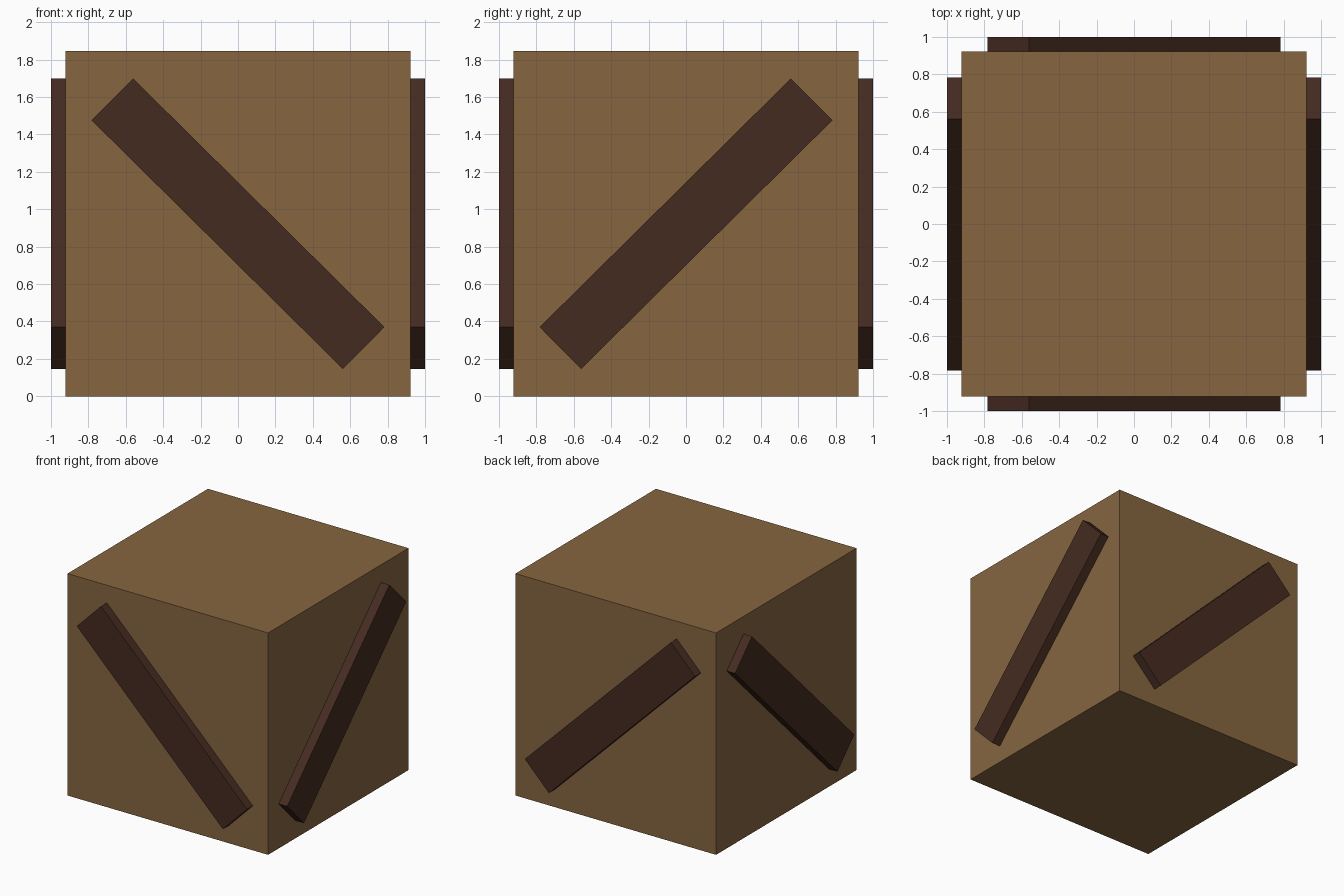
import bpy
import math

if "Cube" in bpy.data.objects:
    bpy.data.objects.remove(bpy.data.objects["Cube"])

HALF = 0.9225                 # half side of the crate
ANGLE = math.radians(44.7)    # slope of the braces
LENGTH, WIDTH = 1.89, 0.315
DEPTH = 1.0 - HALF            # how far the braces stand out


def material(name, color):
    m = bpy.data.materials.new(name)
    m.diffuse_color = (*color, 1.0)
    m.use_nodes = True
    m.node_tree.nodes["Principled BSDF"].inputs["Base Color"].default_value = m.diffuse_color
    return m


def box(name, size, location, mat, rotation=(0, 0, 0)):
    bpy.ops.mesh.primitive_cube_add(size=1, location=location, rotation=rotation)
    ob = bpy.context.object
    ob.name = name
    ob.scale = size
    bpy.ops.object.transform_apply(location=False, rotation=False, scale=True)
    ob.data.materials.append(mat)
    return ob


wood = material("light_wood", (0.238, 0.133, 0.051))
dark = material("dark_wood", (0.060, 0.024, 0.015))

# Crate body
box("crate_body", (2 * HALF,) * 3, (0, 0, HALF), wood)

# One diagonal brace on each of the four sides
offset = HALF + DEPTH / 2
for name, side in (("front_brace", -1), ("back_brace", 1)):
    box(name, (LENGTH, DEPTH, WIDTH), (0, side * offset, HALF), dark, (0, ANGLE, 0))
for name, side in (("left_brace", -1), ("right_brace", 1)):
    box(name, (DEPTH, LENGTH, WIDTH), (side * offset, 0, HALF), dark, (ANGLE, 0, 0))
